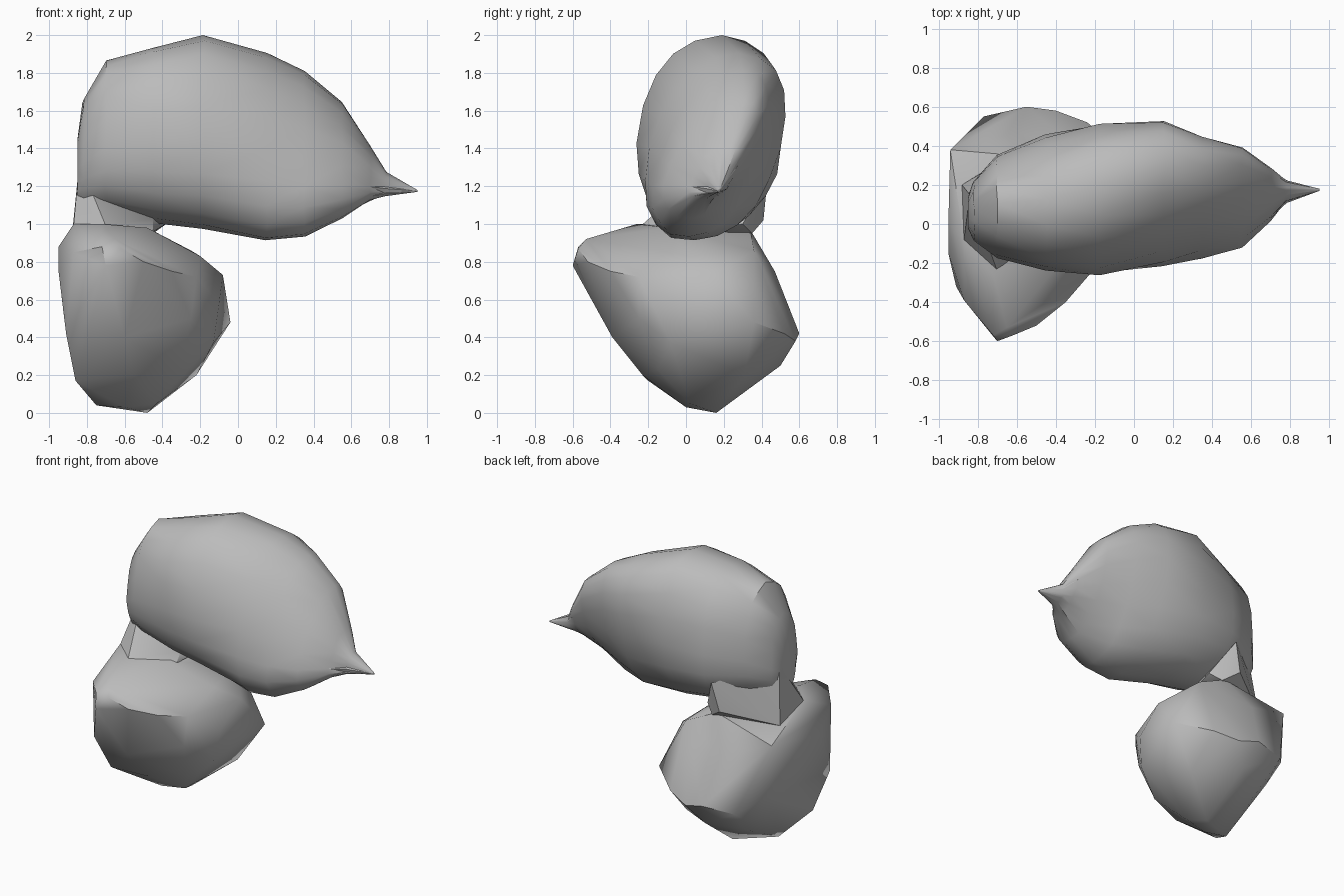
import bpy, bmesh, math, random
from mathutils import Vector

random.seed(4)
cube = bpy.data.objects.get("Cube")
if cube:
    bpy.data.objects.remove(cube, do_unlink=True)

rock = bpy.data.materials.new("rock_grey")
rock.use_nodes = True
grey = (0.5, 0.5, 0.5, 1)
rock.diffuse_color = grey
rock.node_tree.nodes["Principled BSDF"].inputs["Base Color"].default_value = grey


def finish(name, bm, sharp_angle):
    """Turn the working mesh into a smooth shaded rock part."""
    bmesh.ops.recalc_face_normals(bm, faces=bm.faces)
    mesh = bpy.data.meshes.new(name)
    bm.to_mesh(mesh)
    bm.free()
    mesh.materials.append(rock)
    part = bpy.data.objects.new(name, mesh)
    bpy.context.collection.objects.link(part)
    bpy.ops.object.select_all(action="DESELECT")
    part.select_set(True)
    bpy.context.view_layer.objects.active = part
    bpy.ops.object.shade_smooth_by_angle(angle=math.radians(sharp_angle))


def bulge(value, power=0.9):
    """Rounded-square version of a sine or cosine value."""
    return math.copysign(abs(value) ** power, value)


def reach(low, middle, high, amount):
    """Go from the middle towards the low or high limit."""
    return middle + amount * (high - middle if amount > 0 else middle - low)


def loft(name, sections, sides=20, rough=0.006):
    """Skin lopsided ovals along x, each: x, y limits, z limits, lean."""
    bm = bmesh.new()
    rings = []
    last = len(sections) - 1
    for index, (x, y_limits, z_limits, lean) in enumerate(sections):
        ring = []
        for side in range(sides):
            angle = math.tau * side / sides
            rise = bulge(math.sin(angle))
            y = reach(*y_limits, bulge(math.cos(angle))) + lean * rise
            point = Vector((x, y, reach(*z_limits, rise)))
            if 0 < index < last:
                point += Vector([random.uniform(-rough, rough) for axis in "xyz"])
            ring.append(bm.verts.new(point))
        rings.append(ring)
    for lower, upper in zip(rings, rings[1:]):
        for side in range(sides):
            following = (side + 1) % sides
            bm.faces.new((lower[side], lower[following], upper[following], upper[side]))
    bm.faces.new(rings[0])
    bm.faces.new(rings[-1])
    bmesh.ops.triangulate(bm, faces=[f for f in bm.faces if len(f.verts) < 5])
    finish(name, bm, sharp_angle=35)


def boulder(name, corners):
    """Wrap a faceted convex rock around a few corner points."""
    bm = bmesh.new()
    for corner in corners:
        bm.verts.new(corner)
    bmesh.ops.convex_hull(bm, input=bm.verts)
    loose = [v for v in bm.verts if not v.link_faces]
    bmesh.ops.delete(bm, geom=loose, context="VERTS")
    finish(name, bm, sharp_angle=40)


# Upper lobe: twisted body ending in a thin pointed spur on the left
loft("upper_lobe", [
    (-.85, (-.02, .06, .14), (1.13, 1.28, 1.45), 0),
    (-.82, (-.08, .07, .22), (1.1, 1.32, 1.66), 0),
    (-.7, (-.17, .1, .35), (1.08, 1.4, 1.86), 0),
    (-.45, (-.24, .12, .46), (1.01, 1.42, 1.93), 0),
    (-.18, (-.26, .15, .51), (.97, 1.43, 2), .04),
    (.15, (-.19, .16, .5), (.91, 1.4, 1.9), .12),
    (.35, (-.14, .16, .4), (.93, 1.35, 1.81), .14),
    (.55, (-.08, .17, .33), (1.03, 1.3, 1.65), .14),
    (.7, (.04, .17, .25), (1.12, 1.25, 1.41), .07),
    (.78, (.11, .17, .22), (1.15, 1.2, 1.28), .02),
    (.95, (.17, .175, .18), (1.17, 1.175, 1.18), 0),
])

# Lower lobe: slanted slab, high at the front and low at the back
boulder("lower_lobe", [
    # bottom tip
    (-.48, .16, 0), (-.75, .03, .04), (-.43, .02, .05), (-.6, 0, .03),
    # broad sloping front
    (-.86, -.2, .17), (-.55, -.23, .2), (-.91, -.32, .42), (-.6, -.39, .4),
    (-.13, -.08, .37), (-.3, -.15, .23), (-.25, -.25, .5),
    # front tip
    (-.7, -.6, .78), (-.72, -.57, .88), (-.62, -.57, .87), (-.5, -.52, .8),
    (-.35, -.4, .75), (-.87, -.39, .85), (-.65, -.53, .92),
    # left side
    (-.1, -.06, .58), (-.2, .02, .83), (-.08, .15, .73), (-.04, .36, .48),
    (-.22, -.25, .72), (-.22, .31, .2), (-.25, .36, .86),
    # back
    (-.77, .55, .4), (-.55, .6, .42), (-.4, .58, .38), (-.24, .52, .42),
    (-.5, .5, .25), (-.7, .35, .2), (-.6, .47, .75),
    # right side
    (-.88, .27, .36), (-.92, .38, .5), (-.94, .38, .87), (-.95, 0, .88),
    (-.95, -.15, .75),
    # top
    (-.87, -.08, 1), (-.72, -.26, 1), (-.48, -.1, .98), (-.48, .34, .97),
])

# Short neck joining the two lobes
boulder("neck", [
    (-.85, 0, 1.13), (-.72, -.08, 1.11), (-.45, 0, 1.03), (-.38, .3, 1),
    (-.55, .41, 1.02), (-.86, .18, 1.02), (-.84, .15, 1.33), (-.5, .43, 1.22),
    (-.87, -.08, 1), (-.7, -.24, .99), (-.45, -.05, .96), (-.45, .35, .95),
    (-.88, .2, .93),
])
